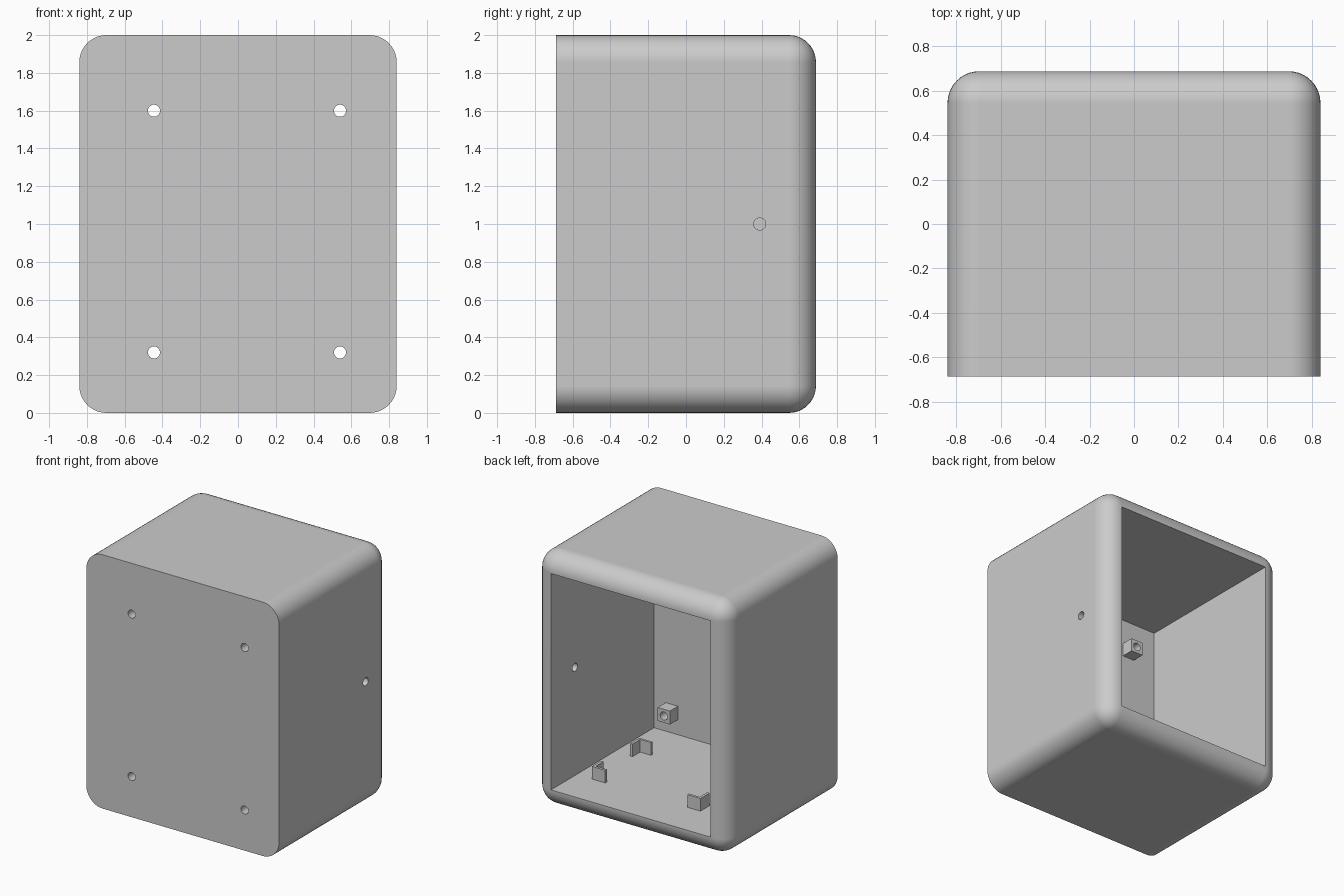
import bpy, bmesh, math
from mathutils import Matrix, Vector

if "Cube" in bpy.data.objects:
    bpy.data.objects.remove(bpy.data.objects["Cube"], do_unlink=True)

grey = bpy.data.materials.new("plain_grey")
grey.use_nodes = True
grey.diffuse_color = (0.6, 0.6, 0.6, 1)
grey.node_tree.nodes["Principled BSDF"].inputs["Base Color"].default_value = (0.6, 0.6, 0.6, 1)


def finish(name, bm):
    mesh = bpy.data.meshes.new(name)
    bmesh.ops.recalc_face_normals(bm, faces=bm.faces)
    bm.to_mesh(mesh)
    bm.free()
    obj = bpy.data.objects.new(name, mesh)
    mesh.materials.append(grey)
    bpy.context.collection.objects.link(obj)
    return obj


def add_box(bm, low, high):
    low, high = Vector(low), Vector(high)
    matrix = Matrix.Translation((low + high) / 2) @ Matrix.Diagonal((*(high - low), 1))
    return bmesh.ops.create_cube(bm, size=1, matrix=matrix)


def box(name, low, high):
    bm = bmesh.new()
    add_box(bm, low, high)
    return finish(name, bm)


def rod(name, centre, axis, length):
    bm = bmesh.new()
    turn = Vector(axis).to_track_quat("Z", "Y").to_matrix().to_4x4()
    bmesh.ops.create_cone(bm, cap_ends=True, segments=32, radius1=HOLE, radius2=HOLE,
                          depth=length, matrix=Matrix.Translation(centre) @ turn)
    return finish(name, bm)


def select(obj):
    bpy.ops.object.select_all(action="DESELECT")
    obj.select_set(True)
    bpy.context.view_layer.objects.active = obj


def cut(obj, cutter):
    mod = obj.modifiers.new("cut", "BOOLEAN")
    mod.operation = "DIFFERENCE"
    mod.solver = "EXACT"
    mod.object = cutter
    select(obj)
    bpy.ops.object.modifier_apply(modifier=mod.name)
    bpy.data.objects.remove(cutter, do_unlink=True)


def smooth(obj):
    select(obj)
    bpy.ops.object.shade_smooth_by_angle(angle=math.radians(30))
    mod = obj.modifiers.new("clean_flats", "WEIGHTED_NORMAL")
    mod.keep_sharp = True


W, D, H = 0.84, 0.688, 2.0        # half width, half depth, height
ROUND, HOLE = 0.143, 0.032
INNER, FLOOR, FRONT = 0.695, 0.148, -0.595

# Shell: every edge rounded except those of the flat front
bm = bmesh.new()
add_box(bm, (-W, -D, 0), (W, D, H))
rounded = [e for e in bm.edges if any(v.co.y > 0 for v in e.verts)]
bmesh.ops.bevel(bm, geom=rounded, offset=ROUND, segments=10, profile=0.5, affect="EDGES")
shell = finish("shell", bm)

# Cavity open at the back, and the cable hole in the left wall
cut(shell, box("cavity_cutter", (-INNER, FRONT, FLOOR), (INNER, D + 0.2, H - FLOOR)))
cut(shell, rod("side_hole_cutter", (W, 0.39, 1), (1, 0, 0), 0.6))

# Front screw holes, each with a square standoff behind it
for x, side in ((-0.445, "right"), (0.54, "left")):
    for z, level in ((0.32, "lower"), (1.6, "upper")):
        post = box(f"{level}_{side}_standoff", (x - 0.053, FRONT, z - 0.053),
                   (x + 0.053, FRONT + 0.1, z + 0.053))
        for obj in (shell, post):
            cut(obj, rod("screw_cutter", (x, FRONT, z), (0, 1, 0), 0.6))
        smooth(post)
smooth(shell)

# Four L-shaped corner clips on the cavity floor
ARM, THICK, TALL = 0.115, 0.02, 0.1
for x, sx, side in ((-0.385, 1, "right"), (0.56, -1, "left")):
    for y, sy, end in ((-0.22, 1, "front"), (0.37, -1, "back")):
        bm = bmesh.new()
        corners = [(0, 0), (ARM, 0), (ARM, THICK), (THICK, THICK), (THICK, ARM), (0, ARM)]
        base = bm.faces.new([bm.verts.new((x + sx * a, y + sy * b, FLOOR)) for a, b in corners])
        top = bmesh.ops.extrude_face_region(bm, geom=[base])["geom"]
        bmesh.ops.translate(bm, vec=(0, 0, TALL),
                            verts=[g for g in top if isinstance(g, bmesh.types.BMVert)])
        finish(f"{end}_{side}_clip", bm)
